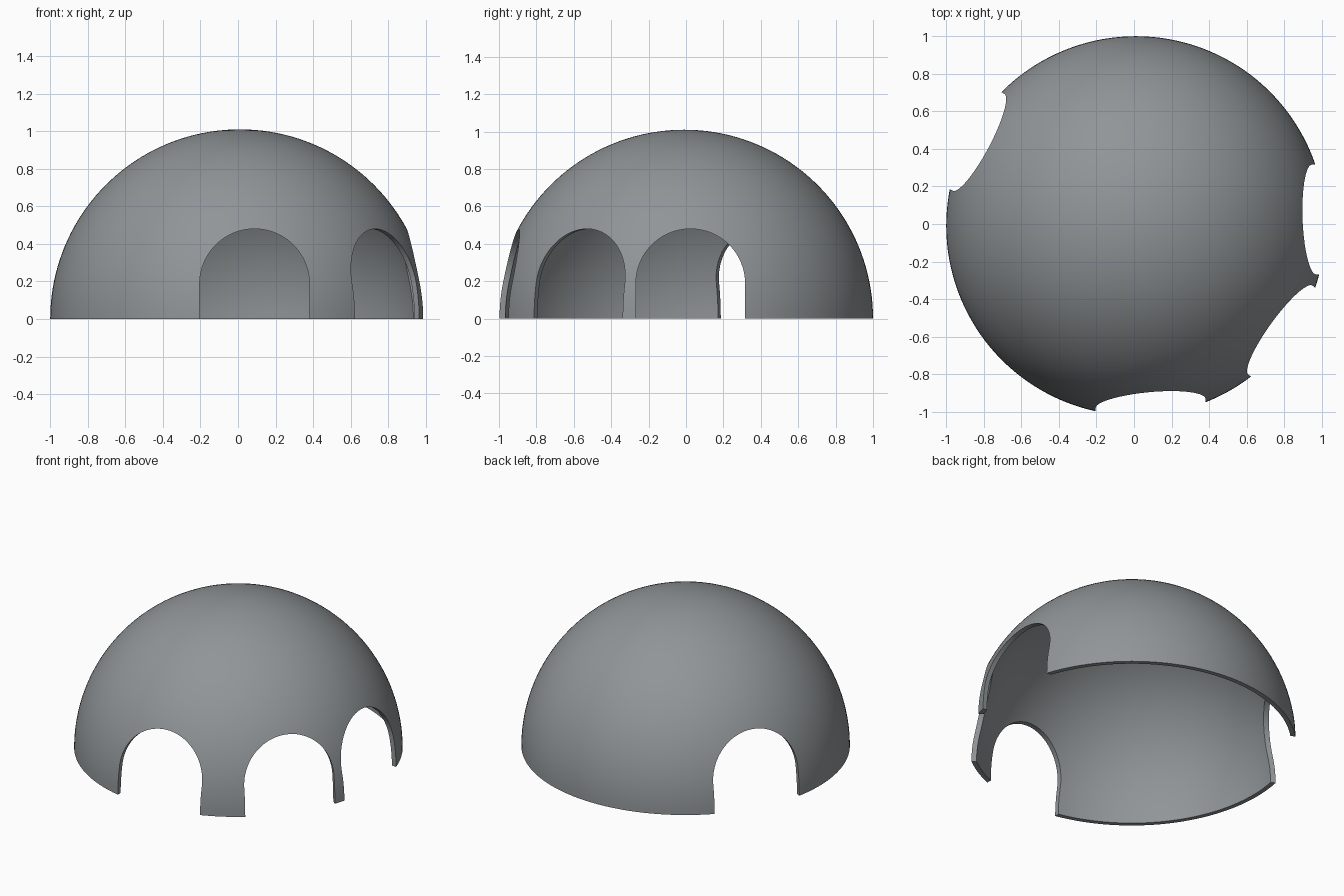
import bpy, bmesh, math
from mathutils import Matrix, Vector

if "Cube" in bpy.data.objects:
    bpy.data.objects.remove(bpy.data.objects["Cube"])

CENTRE = Vector((0.01, -0.01, 0))
R_OUT, R_IN = 1.01, 0.98
STEPS, SEGMENTS = 40, 144

grey = bpy.data.materials.new("stone grey")
grey.diffuse_color = (0.28, 0.30, 0.31, 1)
grey.use_nodes = True
grey.node_tree.nodes["Principled BSDF"].inputs["Base Color"].default_value = grey.diffuse_color


def make_object(name, bm):
    bmesh.ops.recalc_face_normals(bm, faces=bm.faces[:])
    mesh = bpy.data.meshes.new(name)
    bm.to_mesh(mesh)
    bm.free()
    mesh.materials.append(grey)
    obj = bpy.data.objects.new(name, mesh)
    bpy.context.collection.objects.link(obj)
    return obj


def quarter_arc(radius):
    angles = [math.pi / 2 * i / STEPS for i in range(STEPS + 1)]
    return [(radius * math.sin(a), 0, radius * math.cos(a)) for a in angles]


# Hollow dome shell: outer and inner quarter arcs revolved about z
bm = bmesh.new()
points = quarter_arc(R_OUT) + quarter_arc(R_IN)[::-1]
verts = [bm.verts.new(p) for p in points]
edges = [bm.edges.new(pair) for pair in zip(verts, verts[1:])]
bmesh.ops.spin(bm, geom=verts + edges, cent=(0, 0, 0), axis=(0, 0, 1),
               angle=math.tau, steps=SEGMENTS, use_duplicate=False)
bmesh.ops.remove_doubles(bm, verts=bm.verts[:], dist=1e-4)
bmesh.ops.translate(bm, verts=bm.verts[:], vec=CENTRE)
dome = make_object("dome_shell", bm)


# Round-topped doorway cutter, pointing outwards along the given heading
def doorway_cutter(name, heading, offset, half=0.292, spring=0.188):
    bm = bmesh.new()
    outline = [(half, -0.1)]
    outline += [(half * math.cos(math.pi * i / 40), spring + half * math.sin(math.pi * i / 40))
                for i in range(41)]
    outline += [(-half, -0.1)]
    face = bm.faces.new([bm.verts.new((0.6, offset + y, z)) for y, z in outline])
    out = bmesh.ops.extrude_face_region(bm, geom=[face])
    moved = [g for g in out["geom"] if isinstance(g, bmesh.types.BMVert)]
    bmesh.ops.translate(bm, verts=moved, vec=(0.7, 0, 0))
    turn = Matrix.Translation(CENTRE) @ Matrix.Rotation(math.radians(heading), 4, "Z")
    bmesh.ops.transform(bm, matrix=turn, verts=bm.verts[:])
    cutter = make_object(name, bm)
    cutter.hide_render = True
    return cutter


# Four doorways: name, heading in degrees, sideways offset
doorways = [("front_doorway", -90, 0.078), ("right_doorway", 0, 0.034),
            ("front_right_doorway", -35.8, 0), ("back_left_doorway", 152, 0)]

bpy.context.view_layer.objects.active = dome
dome.select_set(True)
for name, heading, offset in doorways:
    cutter = doorway_cutter(name, heading, offset)
    mod = dome.modifiers.new(name, "BOOLEAN")
    mod.operation, mod.solver, mod.object = "DIFFERENCE", "EXACT", cutter
    bpy.ops.object.modifier_apply(modifier=mod.name)
    bpy.data.objects.remove(cutter)

bpy.ops.object.shade_smooth_by_angle(angle=math.radians(30))
